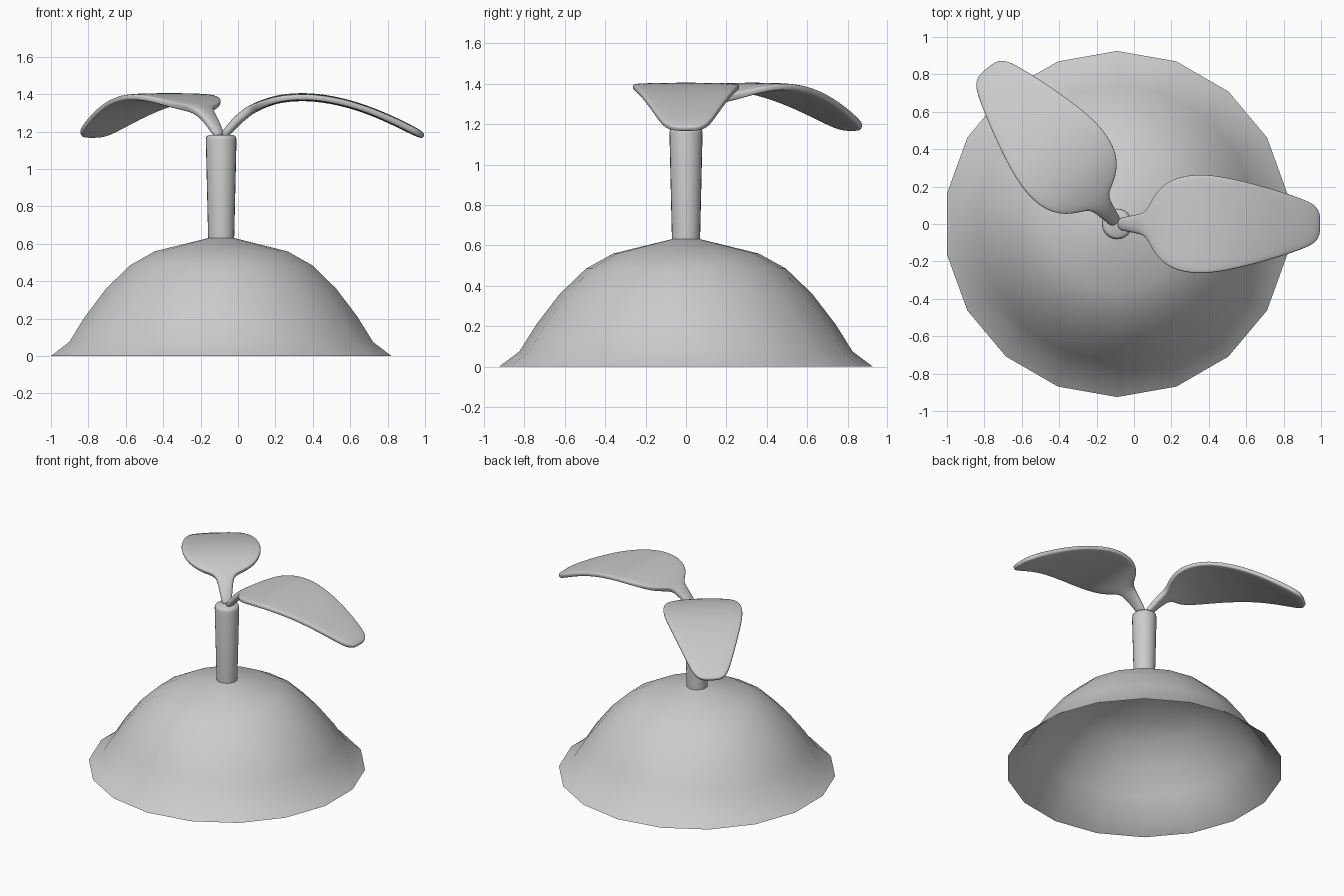
import bpy, bmesh
from math import sin, cos, pi, radians, copysign
from mathutils import Vector

if "Cube" in bpy.data.objects:
    bpy.data.objects.remove(bpy.data.objects["Cube"])

CX = -0.09  # axis of mound and stem


def loft(name, rings, cap_start, cap_end, sharp=40):
    """Skin a list of equal-length point rings."""
    bm = bmesh.new()
    vr = [[bm.verts.new(p) for p in r] for r in rings]
    n = len(vr[0])
    for a, b in zip(vr, vr[1:]):
        for i in range(n):
            j = (i + 1) % n
            bm.faces.new((a[i], a[j], b[j], b[i]))
    if cap_start:
        bm.faces.new(vr[0][::-1])
    if cap_end:
        bm.faces.new(vr[-1])
    me = bpy.data.meshes.new(name)
    bm.to_mesh(me)
    bm.free()
    ob = bpy.data.objects.new(name, me)
    bpy.context.collection.objects.link(ob)
    bpy.ops.object.select_all(action='DESELECT')
    ob.select_set(True)
    bpy.context.view_layer.objects.active = ob
    bpy.ops.object.shade_smooth_by_angle(angle=radians(sharp))
    return ob


def lathe(profile, sides):
    off = pi / 2
    return [[(CX + r * cos(off + 2 * pi * i / sides), r * sin(off + 2 * pi * i / sides), z)
             for i in range(sides)] for r, z in profile]


# Soil mound: open underneath, flared foot
loft("soil_mound", lathe([(0.925, 0), (0.825, 0.075), (0.74, 0.21), (0.625, 0.36),
                          (0.495, 0.485), (0.36, 0.56), (0.065, 0.632)], 18), False, True, 60)

# Stem: slightly wider at the top, chamfered rim
loft("stem", lathe([(0.069, 0.60), (0.082, 1.155), (0.079, 1.172), (0.066, 1.183)], 24),
     False, True, 50)

# Leaf stations: x, z, half width, half thickness
LEAF = [(-0.078, 1.175, 0.022, 0.015), (-0.068, 1.187, 0.035, 0.022), (-0.02, 1.245, 0.044, 0.026),
        (0.04, 1.298, 0.055, 0.026), (0.075, 1.32, 0.075, 0.025), (0.105, 1.335, 0.145, 0.024),
        (0.15, 1.354, 0.203, 0.023), (0.22, 1.376, 0.248, 0.022), (0.33, 1.387, 0.267, 0.022),
        (0.45, 1.38, 0.259, 0.022), (0.60, 1.349, 0.226, 0.022), (0.75, 1.295, 0.184, 0.022),
        (0.88, 1.234, 0.142, 0.023), (0.95, 1.198, 0.113, 0.022), (0.98, 1.182, 0.082, 0.018),
        (0.994, 1.175, 0.045, 0.010)]


def leaf(name, angle):
    rings = []
    for k, (x, z, w, t) in enumerate(LEAF):
        a, b = LEAF[max(k - 1, 0)], LEAF[min(k + 1, len(LEAF) - 1)]
        tan = Vector((b[0] - a[0], 0, b[1] - a[1])).normalized()
        up = Vector((-tan.z, 0, tan.x))
        c = Vector((x - CX, 0, z))
        ring = []
        for i in range(16):
            u = 2 * pi * i / 16
            # bulging edge: full thickness across, rounded only at the rim
            if w > 2 * t:
                e = t * 1.2
                sx = copysign(w - e, cos(u)) * min(1, abs(cos(u)) * 1.6) + e * cos(u)
            else:
                sx = w * cos(u)
            sz = t * copysign(abs(sin(u)) ** 0.8, sin(u))
            ring.append(c + Vector((0, sx, 0)) + up * sz)
        rings.append(ring)
    ob = loft(name, rings, True, True, 80)
    bm = bmesh.new()
    bm.from_mesh(ob.data)
    bmesh.ops.recalc_face_normals(bm, faces=bm.faces)
    bm.to_mesh(ob.data)
    bm.free()
    sub = ob.modifiers.new("smooth", 'SUBSURF')
    sub.levels = sub.render_levels = 2
    ob.location.x = CX
    ob.rotation_euler.z = angle


# Pair of leaves
leaf("right_leaf", 0)
leaf("left_leaf", radians(130))
